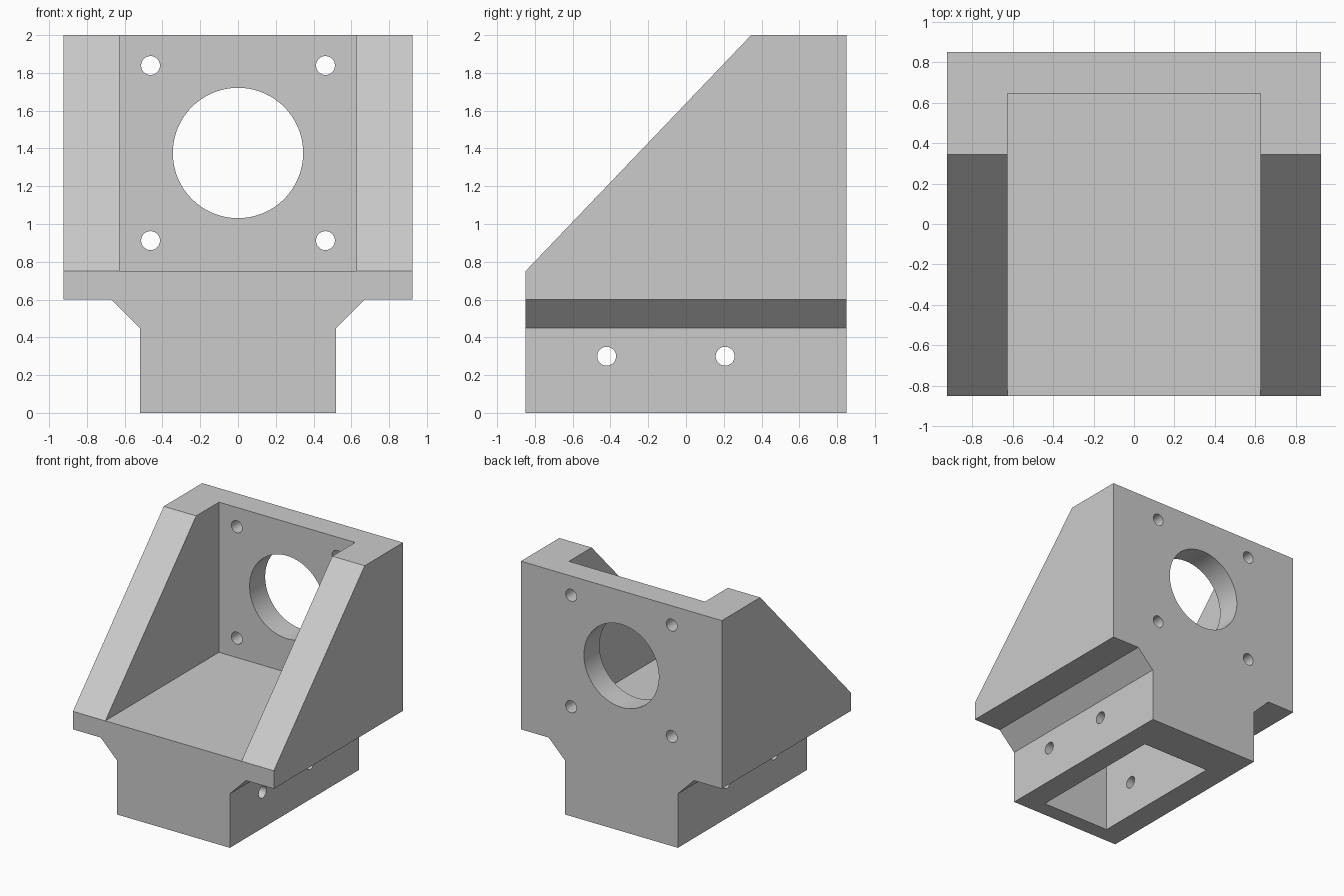
import bpy, bmesh, math
from mathutils import Matrix, Vector

cube = bpy.data.objects.get("Cube")
if cube:
    bpy.data.objects.remove(cube, do_unlink=True)

grey = bpy.data.materials.new("plain grey")
grey.use_nodes = True
colour = (0.6, 0.6, 0.6, 1)
grey.diffuse_color = colour
grey.node_tree.nodes["Principled BSDF"].inputs["Base Color"].default_value = colour


def make_object(name, bm):
    bmesh.ops.recalc_face_normals(bm, faces=bm.faces)
    mesh = bpy.data.meshes.new(name)
    bm.to_mesh(mesh)
    bm.free()
    mesh.materials.append(grey)
    obj = bpy.data.objects.new(name, mesh)
    bpy.context.collection.objects.link(obj)
    return obj


def prism(name, points, axis, start, end):
    """Extrude an outline along x (outline is y, z) or y (outline is x, z)."""
    bm = bmesh.new()
    place = (lambda a, b: (start, a, b)) if axis == "X" else (lambda a, b: (a, start, b))
    face = bm.faces.new([bm.verts.new(place(a, b)) for a, b in points])
    shift = Vector((end - start, 0, 0) if axis == "X" else (0, end - start, 0))
    new = bmesh.ops.extrude_face_region(bm, geom=[face])["geom"]
    bmesh.ops.translate(bm, vec=shift, verts=[v for v in new if isinstance(v, bmesh.types.BMVert)])
    return make_object(name, bm)


def box(name, x, y, z):
    return prism(name, [(x[0], z[0]), (x[1], z[0]), (x[1], z[1]), (x[0], z[1])], "Y", *y)


def drill(name, centre, radius, depth, axis, sides):
    bm = bmesh.new()
    turn = Matrix.Rotation(math.pi / 2, 4, "Y" if axis == "X" else "X")
    bmesh.ops.create_cone(bm, cap_ends=True, segments=sides, radius1=radius, radius2=radius,
                          depth=depth, matrix=Matrix.Translation(centre) @ turn)
    return make_object(name, bm)


# Full bracket block: wide body, chamfered neck and narrow foot
half = [(0.52, 0), (0.52, 0.45), (0.67, 0.6), (0.925, 0.6), (0.925, 2)]
outline = half + [(-x, z) for x, z in reversed(half)]
bracket = prism("motor_bracket", outline, "Y", -0.85, 0.85)

# Sloped cheeks, the bay between them, and the foot pocket
slope = 1.25 / 1.195
cutters = [
    prism("slope_cutter", [(-1.05, 0.75 - 0.2 * slope), (0.545, 2 + 0.2 * slope),
                           (-1.05, 2 + 0.2 * slope)], "X", -1.2, 1.2),
    box("bay_cutter", (-0.627, 0.627), (-1.2, 0.645), (0.75, 2.4)),
    box("foot_pocket_cutter", (-0.317, 0.317), (-0.715, 0.51), (-0.2, 0.6)),
    drill("centre_bore", (0, 0.75, 1.376), 0.345, 0.6, "Y", 96),
]

# Four mounting holes in the back plate
for x in (-0.463, 0.463):
    for z in (0.912, 1.839):
        cutters.append(drill("plate_hole", (x, 0.75, z), 0.05, 0.6, "Y", 40))

# Two cross holes through the foot
for y in (-0.42, 0.207):
    cutters.append(drill("foot_hole", (0, y, 0.3), 0.05, 2, "X", 40))

bpy.context.view_layer.objects.active = bracket
for cutter in cutters:
    cutter.hide_render = True
    mod = bracket.modifiers.new(cutter.name, "BOOLEAN")
    mod.operation = "DIFFERENCE"
    mod.solver = "EXACT"
    mod.object = cutter
    bpy.ops.object.modifier_apply(modifier=mod.name)
    bpy.data.objects.remove(cutter, do_unlink=True)

# Smooth bores with crisp edges
bpy.ops.object.select_all(action="DESELECT")
bracket.select_set(True)
bpy.ops.object.shade_smooth_by_angle(angle=math.radians(30))
